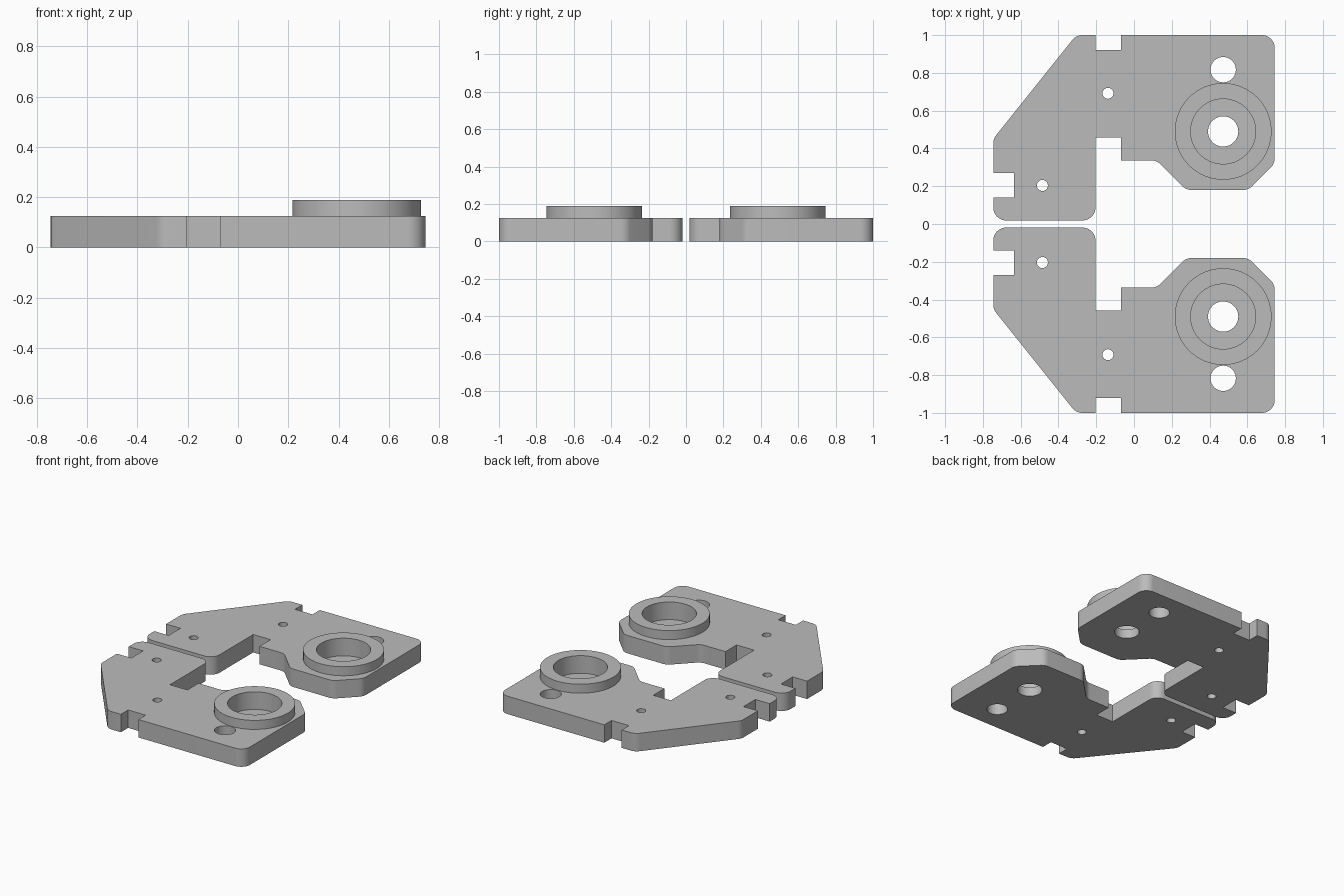
import bpy
import bmesh
import math
from mathutils import Vector

if "Cube" in bpy.data.objects:
    bpy.data.objects.remove(bpy.data.objects["Cube"], do_unlink=True)

THICK, RING_TOP, BORE_FLOOR = 0.125, 0.188, 0.065
HUB = (0.472, 0.49)

grey = bpy.data.materials.new("plain grey")
grey.use_nodes = True
grey.diffuse_color = (0.5, 0.5, 0.5, 1)
grey.node_tree.nodes["Principled BSDF"].inputs["Base Color"].default_value = (0.5, 0.5, 0.5, 1)


def rounded(corners, steps=8):
    """Outline with a fillet of the given radius at each (x, y, radius) corner."""
    out = []
    for i, (x, y, r) in enumerate(corners):
        p = Vector((x, y))
        if not r:
            out.append(p)
            continue
        a = (Vector(corners[i - 1][:2]) - p).normalized()
        b = (Vector(corners[(i + 1) % len(corners)][:2]) - p).normalized()
        half = a.angle(b) / 2
        centre = p + (a + b).normalized() * (r / math.sin(half))
        start = p + a * (r / math.tan(half)) - centre
        end = p + b * (r / math.tan(half)) - centre
        for k in range(steps + 1):
            t = k / steps
            out.append(centre + (start * (1 - t) + end * t).normalized() * r)
    return out


def circle(x, y, r, n=64):
    return [Vector((x + r * math.cos(2 * math.pi * k / n),
                    y + r * math.sin(2 * math.pi * k / n))) for k in range(n)]


def prism(name, outline, z0, z1):
    bm = bmesh.new()
    face = bm.faces.new([bm.verts.new((p.x, p.y, z0)) for p in outline])
    top = bmesh.ops.extrude_face_region(bm, geom=[face])["geom"]
    bmesh.ops.translate(bm, vec=(0, 0, z1 - z0),
                        verts=[v for v in top if isinstance(v, bmesh.types.BMVert)])
    bmesh.ops.recalc_face_normals(bm, faces=bm.faces)
    mesh = bpy.data.meshes.new(name)
    bm.to_mesh(mesh)
    bm.free()
    mesh.materials.append(grey)
    obj = bpy.data.objects.new(name, mesh)
    bpy.context.collection.objects.link(obj)
    return obj


def combine(target, tool, operation):
    mod = target.modifiers.new(operation.lower(), "BOOLEAN")
    mod.operation, mod.solver, mod.object = operation, "EXACT", tool
    tool.hide_render = True
    bpy.ops.object.select_all(action="DESELECT")
    bpy.context.view_layer.objects.active = target
    target.select_set(True)
    bpy.ops.object.modifier_apply(modifier=mod.name)
    bpy.data.objects.remove(tool, do_unlink=True)


# Plate outline with notches and filleted corners
R = 0.068
outline = rounded([
    (-0.745, 0.019, R), (-0.204, 0.019, R),
    (-0.204, 0.459, 0), (-0.069, 0.459, 0), (-0.069, 0.337, 0),
    (0.12, 0.337, R), (0.277, 0.18, R), (0.605, 0.18, R), (0.745, 0.32, R),
    (0.745, 1.0, R), (-0.069, 1.0, 0),
    (-0.069, 0.92, 0), (-0.204, 0.92, 0), (-0.204, 1.0, 0),
    (-0.306, 1.0, R), (-0.745, 0.451, R),
    (-0.745, 0.271, 0), (-0.634, 0.271, 0), (-0.634, 0.141, 0), (-0.745, 0.141, 0),
])
plate = prism("back_plate", outline, 0, THICK)

# Raised bearing collar, its bore and the through holes
combine(plate, prism("collar", circle(*HUB, 0.256), 0.03, RING_TOP), "UNION")
combine(plate, prism("bore_cutter", circle(*HUB, 0.172), BORE_FLOOR, 0.3), "DIFFERENCE")
for x, y, r in [(*HUB, 0.08), (0.472, 0.817, 0.067),
                (-0.138, 0.692, 0.029), (-0.485, 0.204, 0.029)]:
    combine(plate, prism("hole_cutter", circle(x, y, r), -0.1, 0.3), "DIFFERENCE")

# Mirrored front plate
front = plate.copy()
front.name = "front_plate"
front.data = plate.data.copy()
bpy.context.collection.objects.link(front)
bm = bmesh.new()
bm.from_mesh(front.data)
bmesh.ops.scale(bm, vec=(1, -1, 1), verts=bm.verts)
bmesh.ops.reverse_faces(bm, faces=bm.faces)
bm.to_mesh(front.data)
bm.free()

# Smooth the curved walls, keep the edges sharp
bpy.ops.object.select_all(action="DESELECT")
for obj in (plate, front):
    obj.select_set(True)
bpy.context.view_layer.objects.active = plate
bpy.ops.object.shade_smooth_by_angle(angle=math.radians(30))
